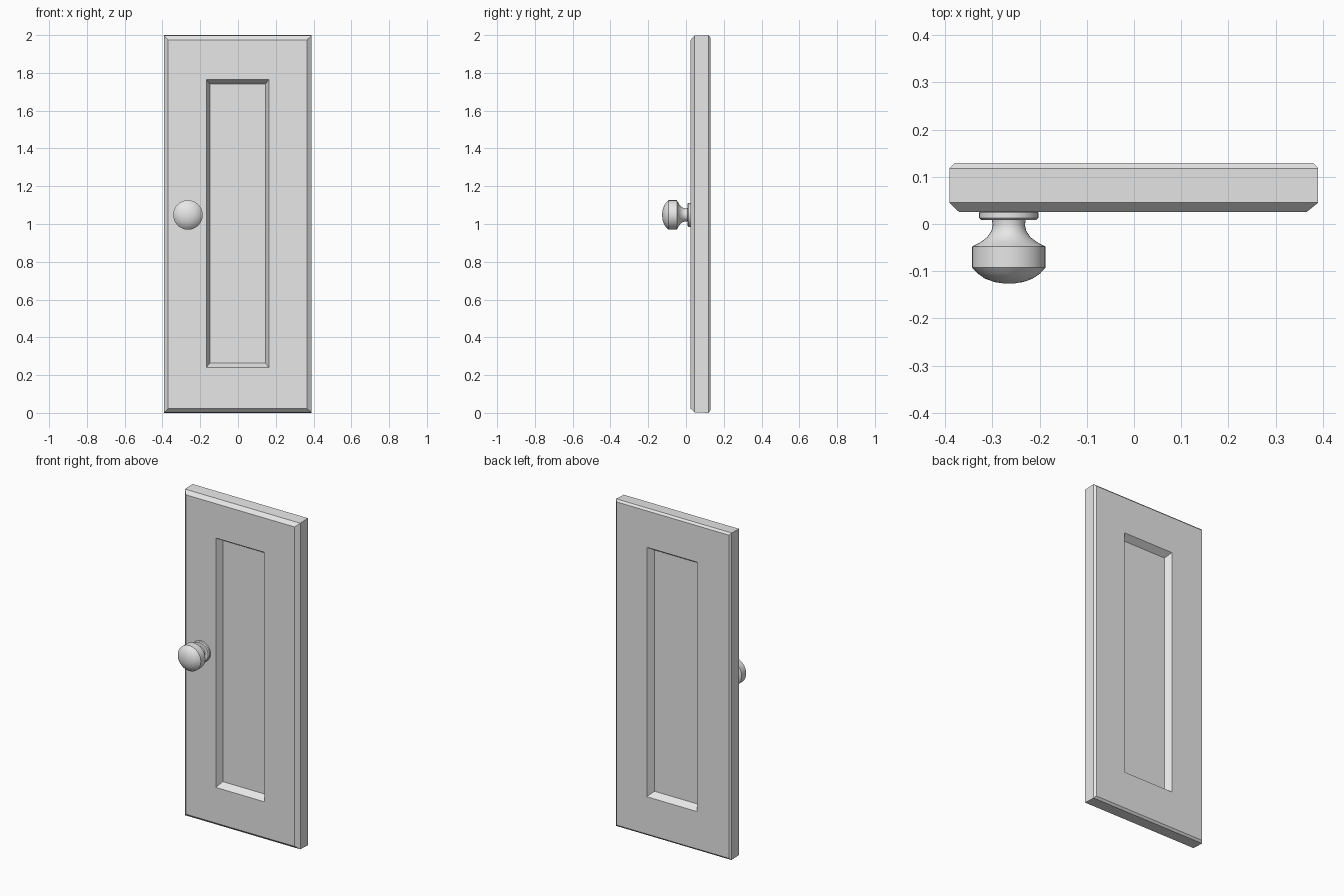
import bpy, bmesh, math
from mathutils import Vector

cube = bpy.data.objects.get("Cube")
if cube:
    bpy.data.objects.remove(cube, do_unlink=True)

grey = bpy.data.materials.new("light_grey")
grey.use_nodes = True
colour = (0.8, 0.8, 0.8, 1)
grey.diffuse_color = colour
grey.node_tree.nodes["Principled BSDF"].inputs["Base Color"].default_value = colour


def loft(name, rings):
    """Join closed rings of points with quads and cap both ends."""
    bm = bmesh.new()
    loops = [[bm.verts.new(p) for p in ring] for ring in rings]
    for a, b in zip(loops, loops[1:]):
        n = len(a)
        for i in range(n):
            j = (i + 1) % n
            bm.faces.new((a[i], a[j], b[j], b[i]))
    bm.faces.new(loops[0])
    bm.faces.new(loops[-1])
    bmesh.ops.recalc_face_normals(bm, faces=bm.faces)
    mesh = bpy.data.meshes.new(name)
    bm.to_mesh(mesh)
    bm.free()
    mesh.materials.append(grey)
    obj = bpy.data.objects.new(name, mesh)
    bpy.context.collection.objects.link(obj)
    return obj


def rectangle(left, right, bottom, top, y):
    return [(left, y, bottom), (right, y, bottom), (right, y, top), (left, y, top)]


def circle(radius, y, centre=(-0.265, 1.048), sides=32):
    steps = [2 * math.pi * i / sides for i in range(sides)]
    return [(centre[0] + radius * math.cos(a), y, centre[1] + radius * math.sin(a))
            for a in steps]


# Door: front panel, front bevels, edge, back bevels, back panel
loft("door", [
    rectangle(-0.148, 0.145, 0.265, 1.74, 0.065),
    rectangle(-0.168, 0.163, 0.24, 1.765, 0.025),
    rectangle(-0.37, 0.365, 0.022, 1.975, 0.025),
    rectangle(-0.391, 0.39, 0.003, 1.997, 0.045),
    rectangle(-0.391, 0.39, 0, 2, 0.118),
    rectangle(-0.38, 0.38, 0.012, 1.988, 0.129),
    rectangle(-0.165, 0.175, 0.24, 1.765, 0.129),
    rectangle(-0.145, 0.15, 0.265, 1.74, 0.09),
])

# Round plate behind the knob
plate = loft("knob_plate", [circle(r, y) for r, y in (
    (0.058, 0.03), (0.063, 0.024), (0.063, 0.013), (0.058, 0.008))])

# Knob with flared neck, straight rim and domed face
knob = loft("knob", [circle(r, y) for r, y in (
    (0.036, 0.01), (0.034, -0.002), (0.037, -0.015), (0.046, -0.028),
    (0.059, -0.038), (0.078, -0.048), (0.078, -0.092), (0.066, -0.105),
    (0.05, -0.116), (0.03, -0.123), (0.01, -0.126))])

for obj in (plate, knob):
    bpy.ops.object.select_all(action="DESELECT")
    obj.select_set(True)
    bpy.context.view_layer.objects.active = obj
    bpy.ops.object.shade_smooth_by_angle(angle=math.radians(35))
